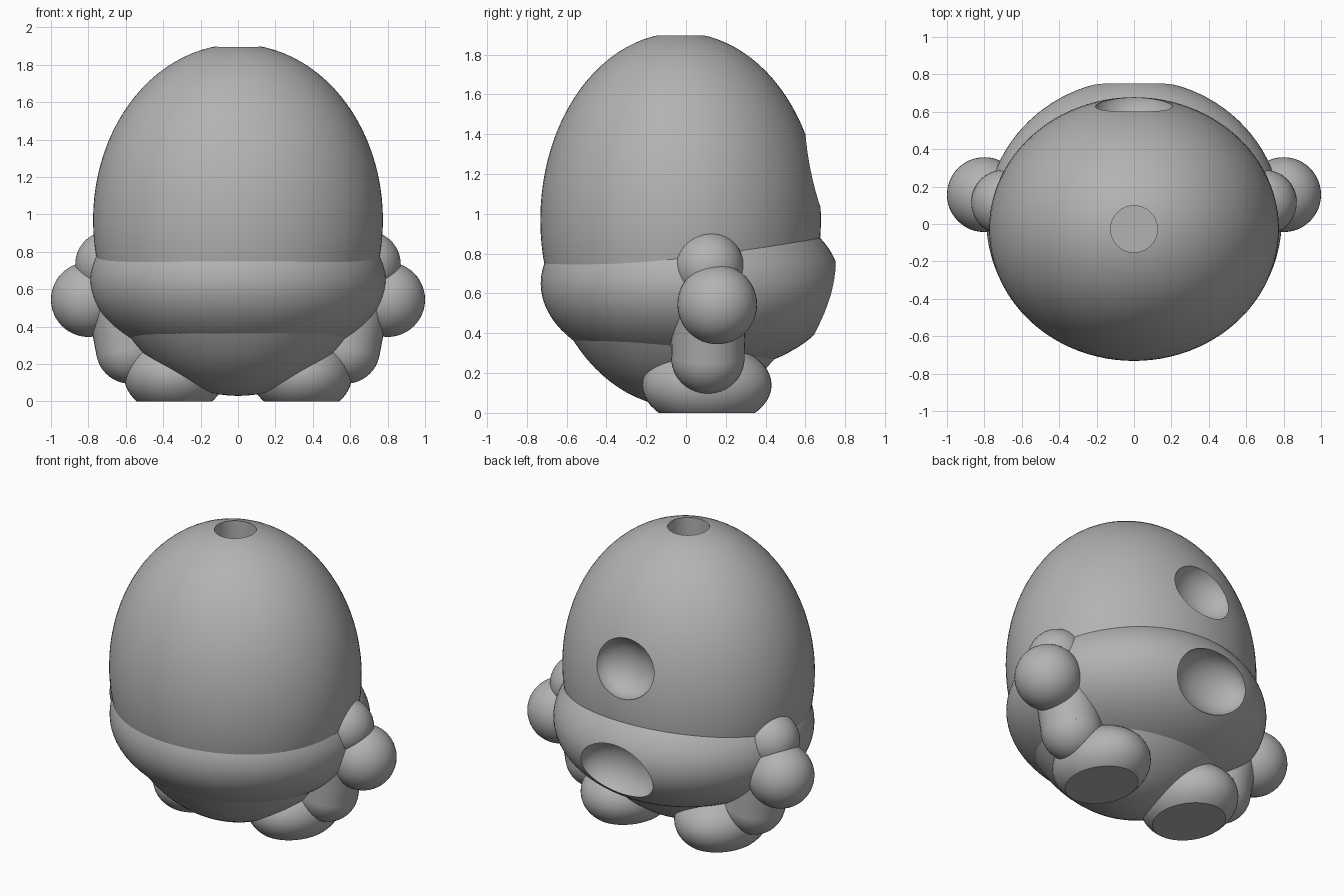
import bpy, bmesh, math
from mathutils import Vector

if "Cube" in bpy.data.objects:
    bpy.data.objects.remove(bpy.data.objects["Cube"])

grey = bpy.data.materials.new("plain grey")
grey.diffuse_color = (0.45, 0.45, 0.45, 1)
grey.use_nodes = True
grey.node_tree.nodes["Principled BSDF"].inputs["Base Color"].default_value = grey.diffuse_color


def finish(ob, name):
    """Name the object, bake its transform, colour and smooth it."""
    ob.name = name
    ob.data.name = name
    bpy.ops.object.transform_apply(location=False, rotation=True, scale=True)
    ob.data.materials.clear()
    ob.data.materials.append(grey)
    bpy.ops.object.shade_smooth_by_angle(angle=math.radians(35))
    return ob


def ellipsoid(name, centre, radii, segments=48, rings=24):
    bpy.ops.mesh.primitive_uv_sphere_add(segments=segments, ring_count=rings,
                                         radius=1, location=centre)
    ob = bpy.context.object
    ob.scale = radii
    return finish(ob, name)


def cylinder(name, a, b, radius, sides=32):
    a, b = Vector(a), Vector(b)
    bpy.ops.mesh.primitive_cylinder_add(vertices=sides, radius=radius,
                                        depth=(b - a).length, location=(a + b) / 2)
    ob = bpy.context.object
    ob.rotation_euler = (b - a).to_track_quat('Z', 'Y').to_euler()
    return finish(ob, name)


def carve(ob, cutters):
    """Subtract each cutter from the object."""
    bpy.ops.object.select_all(action='DESELECT')
    ob.select_set(True)
    bpy.context.view_layer.objects.active = ob
    for cutter in cutters:
        mod = ob.modifiers.new("carve", 'BOOLEAN')
        mod.operation = 'DIFFERENCE'
        mod.solver = 'EXACT'
        mod.object = cutter
        bpy.ops.object.modifier_apply(modifier=mod.name)
    bpy.ops.object.shade_smooth_by_angle(angle=math.radians(35))


def flatten_base(ob):
    """Slice the object off flat at the ground."""
    bm = bmesh.new()
    bm.from_mesh(ob.data)
    shift = ob.location.z
    geom = bm.verts[:] + bm.edges[:] + bm.faces[:]
    cut = bmesh.ops.bisect_plane(bm, geom=geom, plane_co=(0, 0, -shift),
                                 plane_no=(0, 0, -1), clear_outer=True)
    rim = [e for e in cut["geom_cut"] if isinstance(e, bmesh.types.BMEdge)]
    for face in bmesh.ops.contextual_create(bm, geom=rim)["faces"]:
        face.smooth = False
    bmesh.ops.recalc_face_normals(bm, faces=bm.faces)
    bm.to_mesh(ob.data)
    bm.free()
    bpy.ops.object.shade_smooth_by_angle(angle=math.radians(35))


# Egg-shaped shell and the wide band bulging around its lower half
shell = ellipsoid("shell", (0, -0.027, 0.97), (0.775, 0.705, 0.94), 96, 48)
band = ellipsoid("lower_band", (0, 0.022, 0.65), (0.79, 0.752, 0.46), 96, 48)

# Round bore in the crown, two hollow dents in the back
bore = cylinder("crown_bore_cutter", (0, -0.027, 1.70), (0, -0.027, 2.1), 0.125, 48)
upper_dent = ellipsoid("upper_dent_cutter", (0, 0.655, 1.22), (0.21, 0.15, 0.19))
lower_dent = ellipsoid("lower_dent_cutter", (0, 0.73, 0.56), (0.26, 0.17, 0.20))
carve(shell, [bore, upper_dent, lower_dent])
carve(band, [lower_dent])
for cutter in (bore, upper_dent, lower_dent):
    bpy.data.objects.remove(cutter)

# Limbs on both sides
for side, s in (("left", -1), ("right", 1)):
    ellipsoid(side + "_shoulder", (s * 0.695, 0.115, 0.735), (0.175,) * 3)
    ellipsoid(side + "_hand", (s * 0.80, 0.157, 0.545), (0.20,) * 3)
    hip, knee = (s * 0.62, 0.112, 0.52), (s * 0.575, 0.11, 0.28)
    cylinder(side + "_leg", hip, knee, 0.185)
    ellipsoid(side + "_leg_end", knee, (0.185,) * 3)
    foot = ellipsoid(side + "_foot", (s * 0.34, 0.105, 0.14), (0.27, 0.325, 0.21))
    flatten_base(foot)
